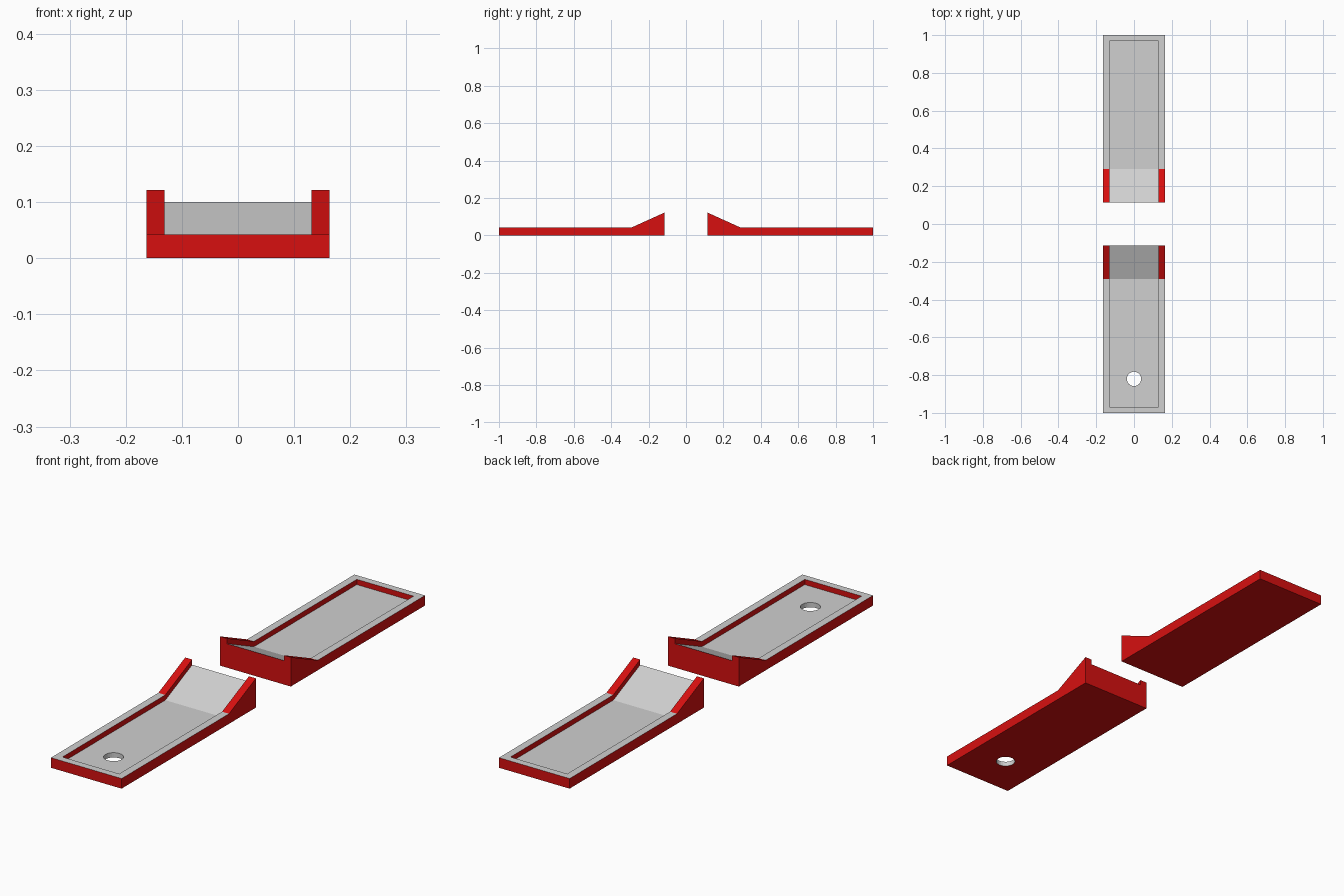
import bpy
import bmesh
from mathutils import Matrix

if "Cube" in bpy.data.objects:
    bpy.data.objects.remove(bpy.data.objects["Cube"], do_unlink=True)

HALF_W, INNER_W = 0.163, 0.131   # outer and inner half widths
END, LIP, BEND, GAP = 1.0, 0.97, 0.292, 0.115
FLOOR, DROP = 0.02, 0.022        # deck height, rail height above deck
RISE = 0.08
HOLE_Y, HOLE_R = -0.82, 0.038


def material(name, colour):
    mat = bpy.data.materials.new(name)
    mat.use_nodes = True
    mat.diffuse_color = colour
    mat.node_tree.nodes["Principled BSDF"].inputs["Base Color"].default_value = colour
    return mat


red = material("red frame", (0.68, 0.005, 0.005, 1))
grey = material("grey deck", (0.63, 0.63, 0.63, 1))


def make_object(name, bm):
    bmesh.ops.recalc_face_normals(bm, faces=bm.faces)
    mesh = bpy.data.meshes.new(name)
    bm.to_mesh(mesh)
    bm.free()
    obj = bpy.data.objects.new(name, mesh)
    bpy.context.collection.objects.link(obj)
    return obj


def extrude_profile(name, profile, half_width):
    """Extrude a (y, z) outline across x."""
    bm = bmesh.new()
    face = bm.faces.new([bm.verts.new((-half_width, y, z)) for y, z in profile])
    new = bmesh.ops.extrude_face_region(bm, geom=[face])["geom"]
    verts = [v for v in new if isinstance(v, bmesh.types.BMVert)]
    bmesh.ops.translate(bm, verts=verts, vec=(2 * half_width, 0, 0))
    return make_object(name, bm)


def cut(obj, cutter):
    mod = obj.modifiers.new("cut", "BOOLEAN")
    mod.operation = "DIFFERENCE"
    mod.solver = "EXACT"
    mod.object = cutter


def ramp_tray(name, side, has_hole):
    # Solid side silhouette
    top = FLOOR + DROP
    outline = [(END, 0), (END, top), (BEND, top), (GAP, top + RISE), (GAP, 0)]
    tray = extrude_profile(name, [(side * y, z) for y, z in outline], HALF_W)

    # Recess that leaves the rails and the sloping deck
    over = GAP - 0.05
    over_z = FLOOR + RISE * (BEND - over) / (BEND - GAP)
    pocket = [(LIP, FLOOR), (BEND, FLOOR), (over, over_z), (over, 0.3), (LIP, 0.3)]
    cutters = [extrude_profile("recess_cutter", [(side * y, z) for y, z in pocket], INNER_W)]

    # Round hole through the deck
    if has_hole:
        bm = bmesh.new()
        bmesh.ops.create_cone(bm, cap_ends=True, segments=32, radius1=HOLE_R,
                              radius2=HOLE_R, depth=0.2,
                              matrix=Matrix.Translation((0, HOLE_Y, 0)))
        cutters.append(make_object("hole_cutter", bm))

    for cutter in cutters:
        cutter.hide_render = True
        cut(tray, cutter)
    bpy.context.view_layer.update()
    evaluated = tray.evaluated_get(bpy.context.evaluated_depsgraph_get())
    mesh = bpy.data.meshes.new_from_object(evaluated)
    tray.modifiers.clear()
    tray.data = mesh
    for cutter in cutters:
        bpy.data.objects.remove(cutter, do_unlink=True)

    # Grey deck and hole wall, red everywhere else
    mesh.materials.clear()
    mesh.materials.append(red)
    mesh.materials.append(grey)
    for face in mesh.polygons:
        c = face.center
        deck = face.normal.z > 0.5 and abs(c.x) < INNER_W - 0.001 and abs(c.y) < LIP
        hole = (has_hole and abs(face.normal.z) < 0.1
                and abs(c.x) < HOLE_R + 0.005 and abs(c.y - HOLE_Y) < HOLE_R + 0.005)
        face.material_index = 1 if deck or hole else 0
    return tray


ramp_tray("front_ramp_tray", -1, True)
ramp_tray("back_ramp_tray", 1, False)
